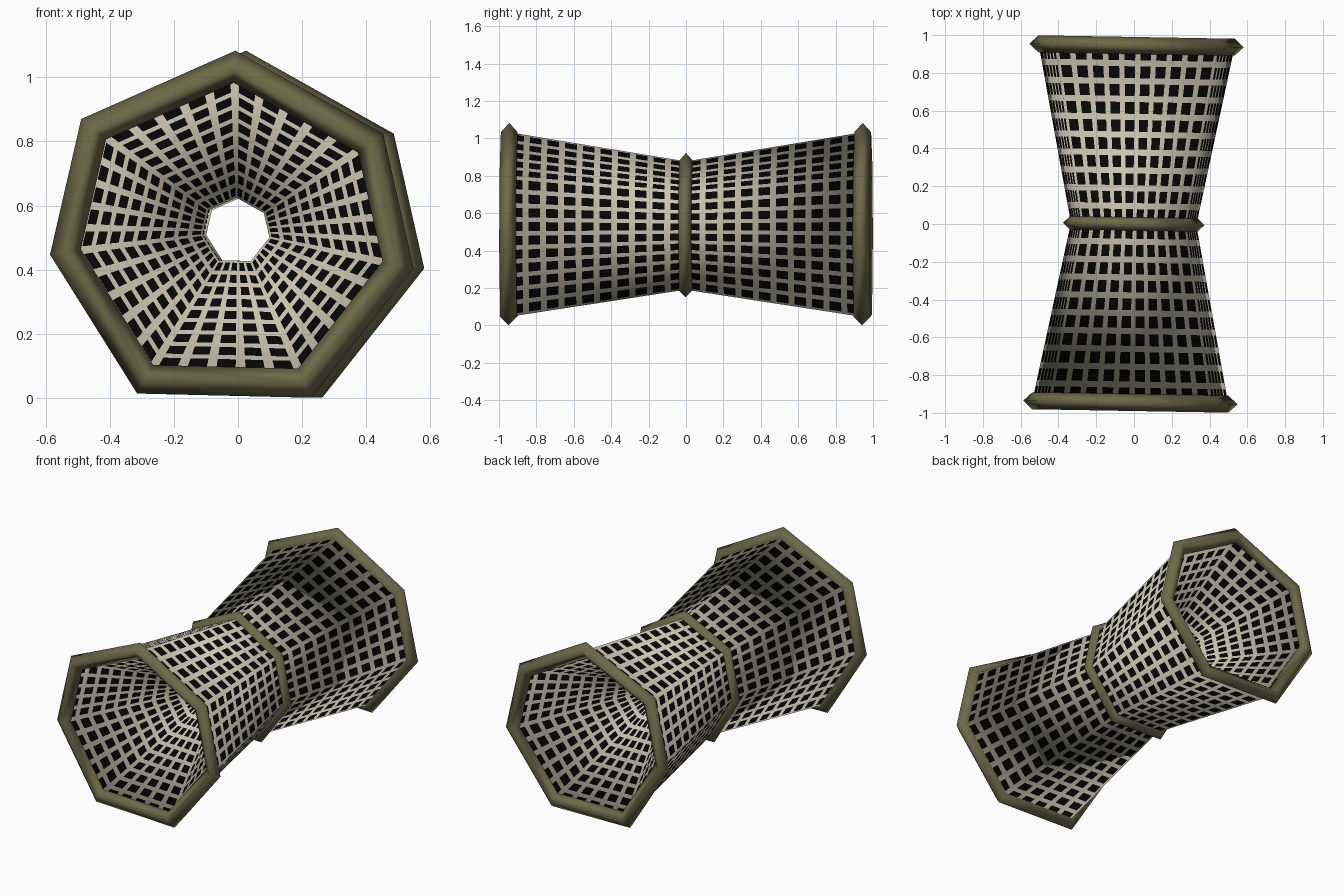
import bpy, bmesh, math
from mathutils import Vector

if "Cube" in bpy.data.objects:
    bpy.data.objects.remove(bpy.data.objects["Cube"])

YAW = math.radians(-1.0)          # whole trap sits slightly turned
CZ = 0.522                        # height of the long axis
END_Y = 0.945

# slightly uneven seven-sided outline (x, z), centre line of the end hoops
HEPT = [(0.006, 1.033), (-0.434, 0.838), (-0.522, 0.455), (-0.273, 0.058),
        (0.225, 0.046), (0.516, 0.415), (0.430, 0.795)]
N = len(HEPT)


def material(name, rgb):
    m = bpy.data.materials.new(name)
    m.diffuse_color = (*rgb, 1.0)
    m.use_nodes = True
    m.node_tree.nodes["Principled BSDF"].inputs["Base Color"].default_value = m.diffuse_color
    return m


OLIVE = material("olive_hoop", (0.155, 0.142, 0.066))
CORD = material("beige_cord", (0.60, 0.55, 0.43))
GAP = material("black_mesh_gap", (0.002, 0.002, 0.002))


def outline(sx, sz, y):
    return [Vector((x * sx, y, CZ + (z - CZ) * sz)) for x, z in HEPT]


def finish(bm, name, mats, normals=None):
    for f in bm.faces:
        f.smooth = True
    mesh = bpy.data.meshes.new(name)
    bm.to_mesh(mesh)
    bm.free()
    if normals:
        mesh.normals_split_custom_set_from_vertices(normals)
    for m in mats:
        mesh.materials.append(m)
    obj = bpy.data.objects.new(name, mesh)
    bpy.context.collection.objects.link(obj)
    obj.rotation_euler.z = YAW


def hoop(name, pts, r, sides=4):
    """Diamond-section tube along a closed outline with mitred corners."""
    bm = bmesh.new()
    rings = []
    for i, p in enumerate(pts):
        a = (p - pts[i - 1]).normalized()
        b = (pts[(i + 1) % N] - p).normalized()
        out = (a - b).normalized()
        stretch = 1 / math.cos(a.angle(b) / 2)
        rings.append([bm.verts.new(
            p + out * (r * stretch * math.cos(t)) + Vector((0, r * math.sin(t), 0)))
            for t in (2 * math.pi * k / sides for k in range(sides))])
    for i in range(N):
        A, B = rings[i], rings[(i + 1) % N]
        for k in range(sides):
            j = (k + 1) % sides
            bm.faces.new((A[k], A[j], B[j], B[k]))
    bmesh.ops.recalc_face_normals(bm, faces=bm.faces)
    finish(bm, name, [OLIVE])


def steps(cells, gap):
    """Cell borders: half cord, gap, half cord for every cell."""
    s = (1 - gap) / 2
    vals = [0.0]
    for c in range(cells):
        vals += [(c + s) / cells, (c + 1 - s) / cells]
    return vals + [1.0]


def panel_normals(start, end, inward):
    """One normal per flat panel, away from the axis or towards it."""
    res = []
    for i in range(N):
        j = (i + 1) % N
        n = (start[j] - start[i]).cross(end[i] - start[i]).normalized()
        d = (start[i] + start[j]) / 2 - Vector((0, start[i].y, CZ))
        res.append(-n if (n.dot(d) < 0) != inward else n)
    return res


def corner_normals(*panel_sets):
    """Soft shading normals at the outline corners."""
    return [sum((p[i] + p[i - 1] for p in panel_sets), Vector()).normalized()
            for i in range(N)]


def net(name, start, end, n_start, n_end, around, along, gap=0.66):
    """Netting stretched between two outlines; odd grid squares are gaps."""
    bm = bmesh.new()
    normals = []
    us, vs = steps(around, gap), steps(along, gap)

    def mix(a, b, i, j, u, v):
        return a[i].lerp(a[j], u).lerp(b[i].lerp(b[j], u), v)

    for i in range(N):
        j = (i + 1) % N
        grid = []
        for v in vs:
            grid.append([bm.verts.new(mix(start, end, i, j, u, v)) for u in us])
            normals += [mix(n_start, n_end, i, j, u, v).normalized() for u in us]
        for r in range(len(vs) - 1):
            for c in range(len(us) - 1):
                f = bm.faces.new((grid[r][c], grid[r][c + 1],
                                  grid[r + 1][c + 1], grid[r + 1][c]))
                f.material_index = int(r % 2 == 1 and c % 2 == 1)
                f.normal_update()
                if f.normal.dot(n_start[i] + n_start[j] + n_end[i] + n_end[j]) < 0:
                    f.normal_flip()
    finish(bm, name, [CORD, GAP], normals)


# outlines of the waist, the two ends and the two funnel openings
middle = outline(0.64, 0.695, 0)
ends = {s: outline(1, 1, s * END_Y) for s in (-1, 1)}
holes = {s: outline(0.2, 0.2, s * 0.30) for s in (-1, 1)}
body = {s: panel_normals(ends[s], middle, False) for s in (-1, 1)}
waist_n = corner_normals(body[-1], body[1])

hoop("middle_hoop", middle, 0.04)
for side, s in (("front", -1), ("back", 1)):
    hoop(side + "_hoop", ends[s], 0.045)
    funnel = panel_normals(ends[s], holes[s], True)
    rim_n = corner_normals(body[s], funnel)
    # tapered outer netting
    net(side + "_outer_net", ends[s], middle, rim_n, waist_n, 5, 10)
    # entrance funnel narrowing to a small opening
    net(side + "_funnel_net", ends[s], holes[s], rim_n, corner_normals(funnel), 5, 10)
